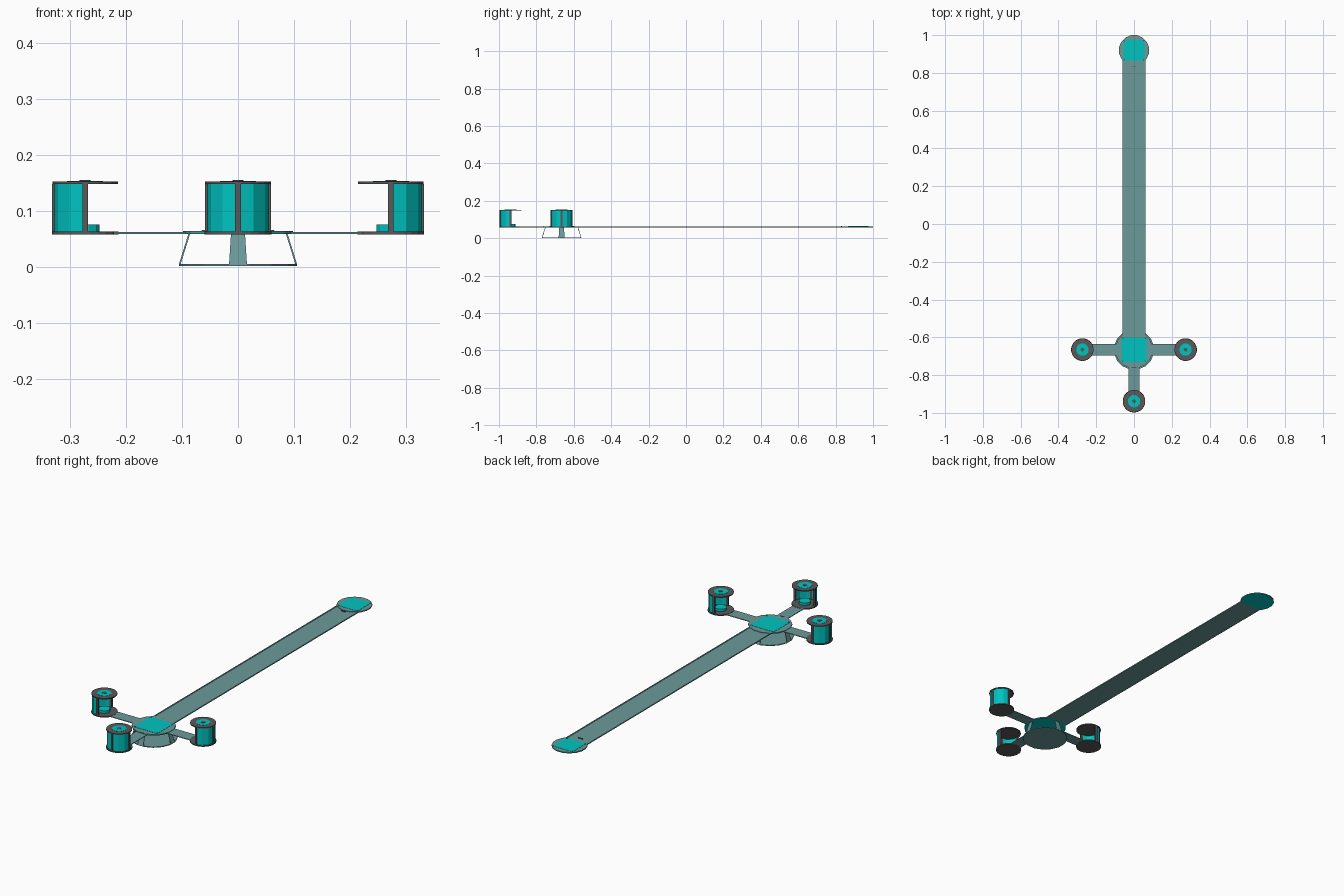
import bpy, bmesh
from math import sin, cos, pi
from mathutils import Matrix, Vector

if "Cube" in bpy.data.objects:
    bpy.data.objects.remove(bpy.data.objects["Cube"])


def material(name, col):
    m = bpy.data.materials.new(name)
    m.diffuse_color = (*col, 1)
    m.use_nodes = True
    m.node_tree.nodes["Principled BSDF"].inputs["Base Color"].default_value = m.diffuse_color
    return m


CYAN = material("cyan", (0.0, 0.55, 0.53))
TEAL = material("pale_teal", (0.15, 0.32, 0.32))
DARK = material("dark_grey", (0.10, 0.10, 0.10))
HUB = Vector((0, -0.665, 0))
END = Vector((0, 0.92, 0))


def finish(name, bm, mat, mtx=Matrix()):
    bmesh.ops.recalc_face_normals(bm, faces=bm.faces)
    me = bpy.data.meshes.new(name)
    bm.to_mesh(me)
    bm.free()
    me.materials.append(mat)
    ob = bpy.data.objects.new(name, me)
    ob.matrix_world = mtx
    bpy.context.collection.objects.link(ob)
    return ob


def prism(name, pts, z0, z1, mat, mtx=Matrix()):
    """Extrude a flat outline between two heights."""
    bm = bmesh.new()
    f = bm.faces.new([bm.verts.new((x, y, z0)) for x, y in pts])
    r = bmesh.ops.extrude_face_region(bm, geom=[f])
    up = [v for v in r["geom"] if isinstance(v, bmesh.types.BMVert)]
    bmesh.ops.translate(bm, verts=up, vec=(0, 0, z1 - z0))
    return finish(name, bm, mat, mtx)


def disc(name, c, r, z0, z1, n, mat, mtx=Matrix()):
    pts = [(c[0] + r * cos(2 * pi * (i + .5) / n), c[1] + r * sin(2 * pi * (i + .5) / n))
           for i in range(n)]
    return prism(name, pts, z0, z1, mat, mtx)


def slab(name, x0, x1, y0, y1, z0, z1, mat, mtx=Matrix()):
    return prism(name, [(x0, y0), (x1, y0), (x1, y1), (x0, y1)], z0, z1, mat, mtx)


# Long walkway with raised edge rails, hub deck and far landing deck
slab("walkway", -0.06, 0.06, -0.59, 0.87, 0.058, 0.061, TEAL)
for s in (-1, 1):
    slab("walkway_rail", s * 0.057 - .003, s * 0.057 + .003, -0.59, 0.87, 0.0575, 0.063, TEAL)
for name, c, r, h in (("hub", HUB, 0.1, 0.065), ("landing", END, 0.081, 0.055)):
    disc(name + "_deck", c, r, 0.060, 0.0635, 16, TEAL)
    disc(name + "_underside", c, r, 0.058, 0.060, 16, CYAN)
    slab(name + "_pad", -h, h, c.y - h, c.y + h, 0.0635, 0.0645, CYAN)
    for sx in (-1, 1):
        for sy in (-1, 1):
            disc(name + "_pad_light", (sx * h * .93, c.y + sy * h * .93), 0.004,
                 0.0645, 0.0655, 8, DARK)

# Base plate and four splayed flat legs under the hub
disc("base_plate", HUB, 0.107, 0.001, 0.005, 16, TEAL)
for k in range(4):
    bm = bmesh.new()
    rings = []
    for z, r, w in ((0.004, 0.104, 0.016), (0.0585, 0.087, 0.0125)):
        rings.append([bm.verts.new(p) for p in
                      ((-w, -r - .0015, z), (w, -r - .0015, z), (w, -r + .0015, z), (-w, -r + .0015, z))])
    a, b = rings
    bm.faces.new(a)
    bm.faces.new(b)
    for i in range(4):
        j = (i + 1) % 4
        bm.faces.new((a[i], a[j], b[j], b[i]))
    finish("hub_leg", bm, TEAL, Matrix.Translation(HUB) @ Matrix.Rotation(k * pi / 2, 4, 'Z'))

# Three open pods on arms; each is modelled facing -y from the hub, then rotated
R, D = 0.058, -0.273
for k in (-1, 0, 1):
    M = Matrix.Translation(HUB) @ Matrix.Rotation(k * pi / 2, 4, 'Z')
    slab("pod_arm", -0.03, 0.03, D + 0.045, -0.09, 0.058, 0.0615, TEAL, M)
    disc("pod_floor", (0, D), R + .002, 0.057, 0.0625, 24, DARK, M)
    disc("pod_roof", (0, D), R + .001, 0.147, 0.152, 24, DARK, M)
    disc("pod_roof_panel", (0, D), 0.033, 0.152, 0.1528, 16, CYAN, M)
    disc("pod_roof_cap", (0, D), 0.010, 0.1528, 0.1545, 12, DARK, M)
    disc("pod_bench", (0, D), 0.027, 0.0625, 0.075, 12, CYAN, M)
    # half-round outer wall
    ring = [(r, pi + pi * i / 6) for r, order in ((0.056, range(7)), (0.053, range(6, -1, -1)))
            for i in order]
    prism("pod_wall", [(r * cos(t), D + r * sin(t)) for r, t in ring], 0.0625, 0.147, CYAN, M)
    for t in (pi, 1.5 * pi, 2 * pi):
        x, y = 0.054 * cos(t), D + 0.054 * sin(t)
        slab("pod_post", x - .005, x + .005, y - .005, y + .005, 0.0625, 0.147, DARK, M)

# Small deck slots
for y in (0.832, -0.76):
    slab("deck_slot", -0.012, 0.012, y - .002, y + .002, 0.061, 0.0645, DARK)
